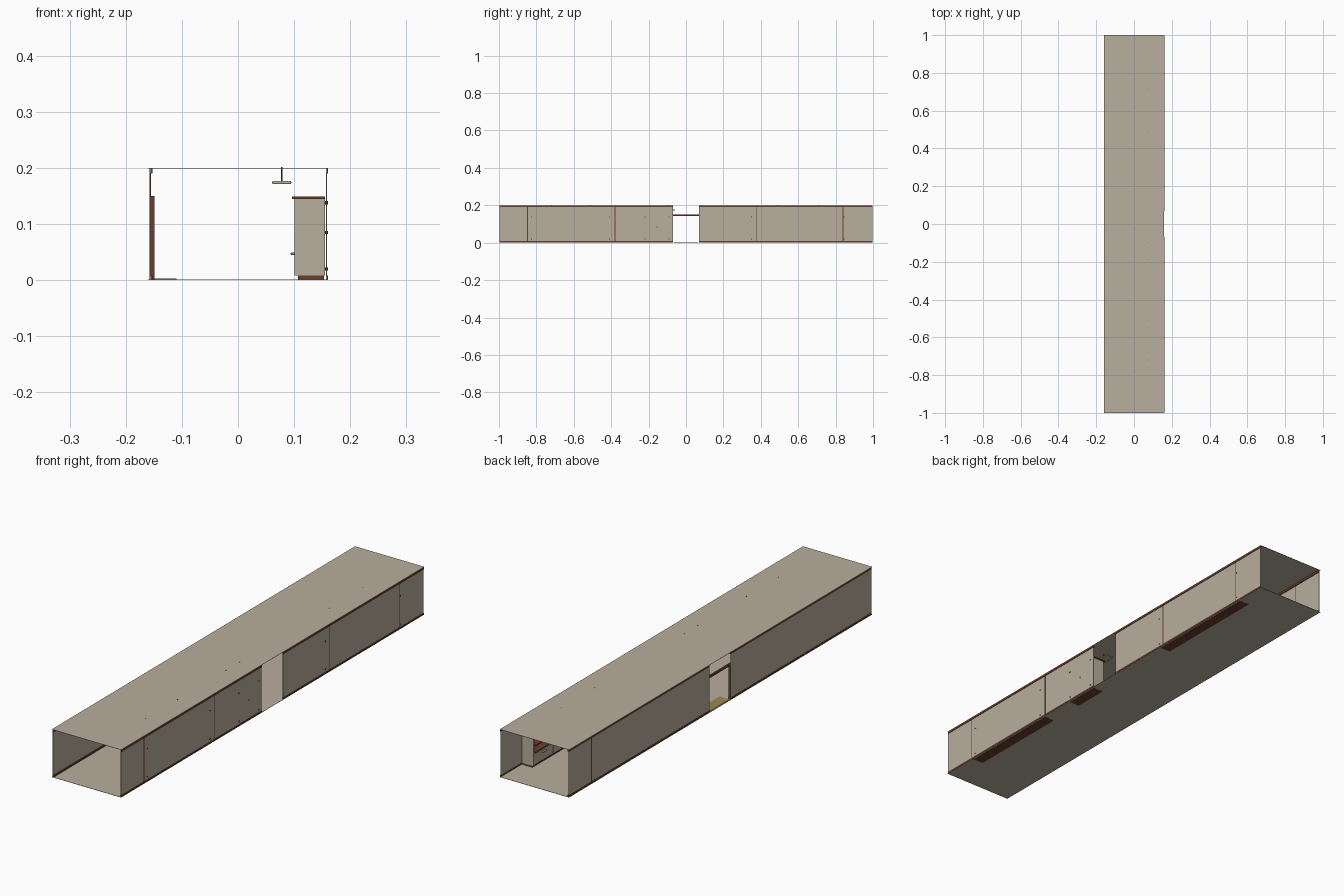
import bpy
import bmesh
from mathutils import Vector

if "Cube" in bpy.data.objects:
    bpy.data.objects.remove(bpy.data.objects["Cube"], do_unlink=True)


def material(name, rgb):
    m = bpy.data.materials.new(name)
    m.use_nodes = True
    m.diffuse_color = (*rgb, 1)
    m.node_tree.nodes["Principled BSDF"].inputs["Base Color"].default_value = (*rgb, 1)
    return m


TAN = material("warm_tan", (0.48, 0.43, 0.34))
BROWN = material("red_brown_wood", (0.15, 0.048, 0.025))
OLIVE = material("ochre_mat", (0.33, 0.24, 0.09))
STEEL = material("dark_steel", (0.06, 0.055, 0.05))


def finish(name, bm, mat):
    mesh = bpy.data.meshes.new(name)
    bm.to_mesh(mesh)
    bm.free()
    mesh.materials.append(mat)
    ob = bpy.data.objects.new(name, mesh)
    bpy.context.collection.objects.link(ob)
    return ob


def box(name, x, y, z, mat, bevel=0):
    """Box from (low, high) ranges on each axis."""
    bm = bmesh.new()
    bmesh.ops.create_cube(bm, size=1)
    for v in bm.verts:
        v.co = Vector([(r[0] + r[1]) / 2 + c * (r[1] - r[0])
                       for r, c in zip((x, y, z), v.co)])
    if bevel:
        bmesh.ops.bevel(bm, geom=bm.edges[:], offset=bevel, segments=2,
                        affect='EDGES', profile=0.5)
    return finish(name, bm, mat)


def rod(name, centre, radius, length, axis, mat):
    """Short cylinder along the z or x axis."""
    bm = bmesh.new()
    bmesh.ops.create_cone(bm, cap_ends=True, segments=10, radius1=radius,
                          radius2=radius, depth=length)
    for v in bm.verts:
        x, y, z = v.co
        v.co = Vector(centre) + (Vector((z, y, x)) if axis == 'x' else v.co)
    bmesh.ops.recalc_face_normals(bm, faces=bm.faces)
    return finish(name, bm, mat)


HALF, GAP, TOP = 1.0, 0.07, 0.2

# Floor and ceiling sheets
box("floor", (-0.16, 0.16), (-HALF, HALF), (0.0005, 0.0015), TAN)
box("ceiling", (-0.16, 0.16), (-HALF, HALF), (TOP - 0.001, TOP), TAN)

# Walls with a doorway in the middle, trimmed above and below
for end, span in (("front", (-HALF + 0.002, -GAP)), ("back", (GAP, HALF - 0.002))):
    for side, wall, trim in (("left", (0.157, 0.1585), (0.1565, 0.1605)),
                             ("right", (-0.157, -0.1555), (-0.158, -0.152))):
        box(f"{end}_{side}_wall", wall, span, (0.001, TOP - 0.001), TAN)
        box(f"{end}_{side}_top_trim", trim, span, (0.19, TOP - 0.001), BROWN)
        box(f"{end}_{side}_base_trim", trim, span, (0.0015, 0.008), BROWN)

# Vertical panel strips
for y in (-0.847, -0.38, 0.375, 0.84):
    box("left_panel_strip", (0.1565, 0.159), (y - 0.002, y + 0.002), (0.008, 0.19), BROWN)
box("right_panel_strip", (-0.1575, -0.155), (0.846, 0.85), (0.008, 0.19), BROWN)

# Door frame and mat in the right doorway
for s in (-1, 1):
    inner, outer = sorted((s * (GAP - 0.001), s * (GAP + 0.007)))
    box("door_jamb", (-0.1565, -0.149), (inner, outer), (0.0015, 0.142), BROWN)
box("door_header", (-0.157, -0.149), (-GAP - 0.007, GAP + 0.007), (0.142, 0.15), BROWN)
box("door_mat", (-0.156, -0.11), (-0.064, 0.064), (0.0015, 0.003), OLIVE)


def cabinet(y0, y1, doors):
    """Open shelving above a row of low doors."""
    front, back = 0.101, 0.155
    for y in (y0, y1 - 0.004):
        box("cabinet_side", (front, back), (y, y + 0.004), (0.008, 0.145), TAN)
    box("cabinet_back", (back - 0.003, back), (y0, y1), (0.008, 0.145), TAN)
    box("cabinet_top", (0.096, back), (y0 - 0.004, y1 + 0.004), (0.145, 0.149), BROWN)
    box("cabinet_kick", (0.107, 0.153), (y0, y1), (0, 0.008), BROWN)
    for z in (0.008, 0.058, 0.086, 0.115):
        box("cabinet_shelf", (front + 0.001, back - 0.003),
            (y0 + 0.004, y1 - 0.004), (z, z + 0.004), BROWN)
    width = (y1 - y0 - 0.008) / doors
    for i in range(doors):
        a = y0 + 0.004 + i * width
        mid = a + width / 2
        box("cabinet_door", (front, front + 0.003), (a + 0.001, a + width - 0.001),
            (0.013, 0.057), TAN)
        box("door_handle", (0.094, front), (mid - 0.012, mid + 0.012),
            (0.045, 0.049), TAN, bevel=0.001)


def lamp(y0, y1):
    """Flat lamp bar hung on two rods below the ceiling."""
    box("lamp_bar", (0.061, 0.095), (y0 - 0.04, y1 + 0.04), (0.171, 0.177), TAN, bevel=0.002)
    for y in (y0, y1):
        rod("lamp_rod", (0.078, y, 0.189), 0.0015, 0.025, 'z', STEEL)


for y0, y1, doors in ((-0.84, -0.385, 4), (-0.225, -0.075, 1), (0.355, 0.86, 4)):
    cabinet(y0, y1, doors)
for y0, y1 in ((-0.72, -0.51), (-0.19, -0.1), (0.49, 0.71)):
    lamp(y0, y1)

# Wall bolts behind the cabinets
bolts = [(y, z) for y in (-0.825, -0.41, -0.22, -0.09, 0.35, 0.845) for z in (0.02, 0.138)]
for y, z in bolts + [(-0.155, 0.085)]:
    rod("wall_bolt", (0.1575, y, z), 0.003, 0.005, 'x', STEEL)
